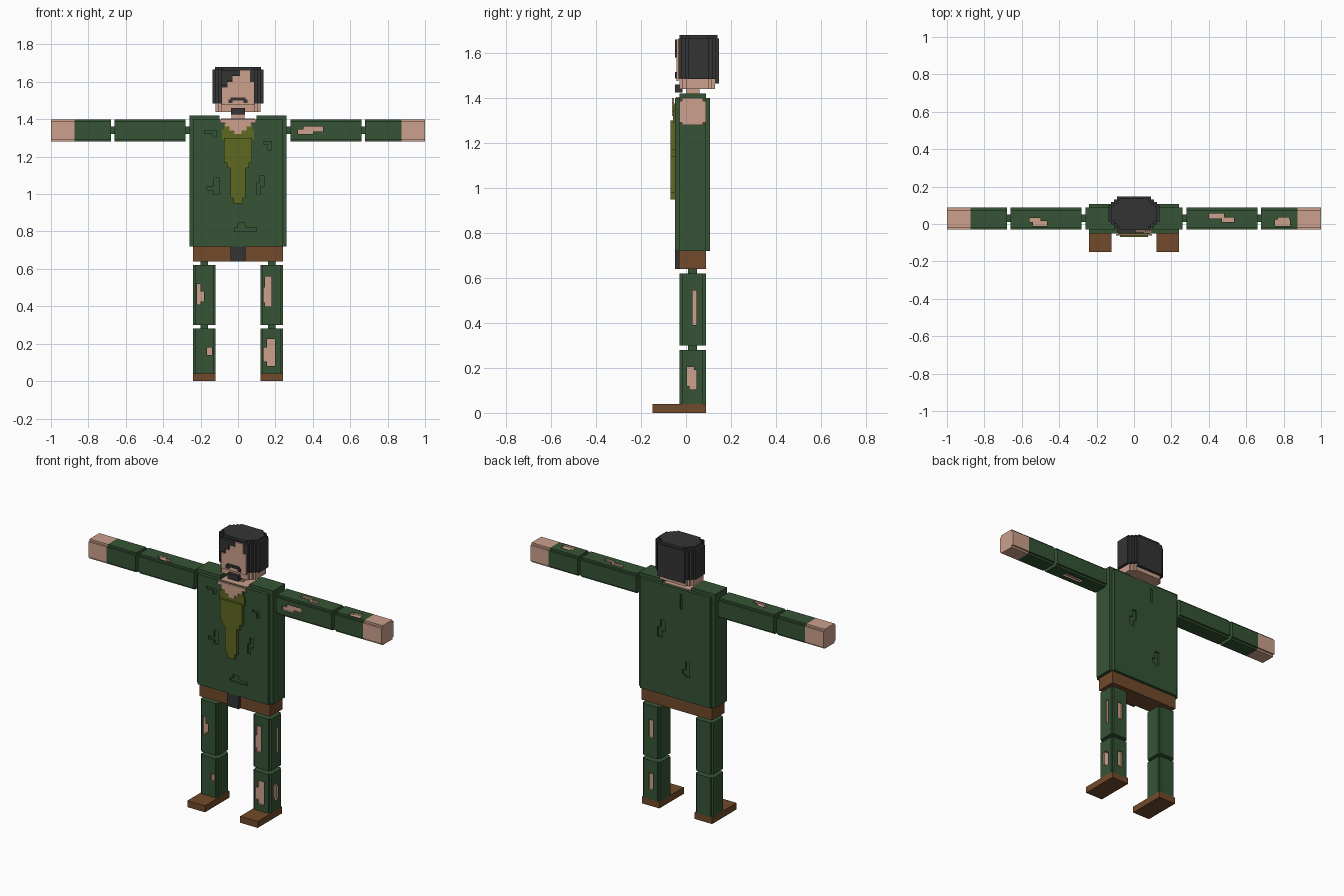
import bpy
import bmesh

if "Cube" in bpy.data.objects:
    bpy.data.objects.remove(bpy.data.objects["Cube"], do_unlink=True)


def linear(c):
    c /= 255
    return c / 12.92 if c <= 0.04045 else ((c + 0.055) / 1.055) ** 2.4


def material(name, *rgb):
    colour = [linear(c) for c in rgb] + [1.0]
    mat = bpy.data.materials.new(name)
    mat.use_nodes = True
    mat.diffuse_color = colour
    bsdf = next(n for n in mat.node_tree.nodes if n.type == "BSDF_PRINCIPLED")
    bsdf.inputs["Base Color"].default_value = colour
    bsdf.inputs["Roughness"].default_value = 0.9
    return mat


GREEN = material("coat green", 53, 84, 53)
SKIN = material("skin", 204, 160, 140)
BROWN = material("leather brown", 113, 74, 42)
DARK = material("charcoal", 52, 52, 53)
OLIVE = material("olive", 94, 104, 32)


def finish(name, bm, mats):
    bmesh.ops.recalc_face_normals(bm, faces=bm.faces)
    mesh = bpy.data.meshes.new(name)
    bm.to_mesh(mesh)
    bm.free()
    for mat in mats:
        mesh.materials.append(mat)
    obj = bpy.data.objects.new(name, mesh)
    bpy.context.scene.collection.objects.link(obj)
    return obj


def stairs(w, h, step, count):
    """Outline of a rectangle whose corners are cut in square steps."""
    corner = []
    for i in range(count):
        corner.append((w - i * step, h - (count - i) * step))
        corner.append((w - (i + 1) * step, h - (count - i) * step))
    corner.append((w - count * step, h))
    back = corner[::-1]
    return (corner + [(-x, y) for x, y in back] + [(-x, -y) for x, y in corner]
            + [(x, -y) for x, y in back])


def add_block(bm, bounds, axis=2, step=0.01, count=0):
    """Extrude a stepped outline along an axis to fill the bounds."""
    u, v = [a for a in range(3) if a != axis]
    mid = [(lo + hi) / 2 for lo, hi in bounds]
    half = [(hi - lo) / 2 for lo, hi in bounds]
    rings = []
    for end in bounds[axis]:
        ring = []
        for a, b in stairs(half[u], half[v], step, count):
            co = [0, 0, 0]
            co[axis], co[u], co[v] = end, mid[u] + a, mid[v] + b
            ring.append(bm.verts.new(co))
        rings.append(ring)
    low, high = rings
    bm.faces.new(low)
    bm.faces.new(high)
    for i in range(len(low)):
        bm.faces.new((low[i - 1], low[i], high[i], high[i - 1]))


def block(name, mat, x, y, z, axis=2, step=0.012, count=0):
    bm = bmesh.new()
    add_block(bm, (x, y, z), axis, step, count)
    return finish(name, bm, [mat, SKIN])


def plates(name, mat, y, rects):
    bm = bmesh.new()
    for x0, x1, z0, z1 in rects:
        add_block(bm, ((x0, x1), y, (z0, z1)))
    return finish(name, bm, [mat])


def cut(obj, axis, surface, side, rects, slot=1, depth=0.01):
    """Sink shallow ragged holes into one face of a part."""
    bm = bmesh.new()
    for a0, a1, b0, b1 in rects:
        bounds = [(a0, a1), (b0, b1)]
        bounds.insert(axis, tuple(sorted((surface - side * depth, surface + side * 0.03))))
        add_block(bm, bounds)
    for face in bm.faces:
        face.material_index = slot
    cutter = finish("cutter", bm, list(obj.data.materials))
    cutter.hide_render = True
    mod = obj.modifiers.new("holes", "BOOLEAN")
    mod.operation, mod.object, mod.solver = "DIFFERENCE", cutter, "EXACT"
    mod.use_self = True
    bpy.context.view_layer.update()
    graph = bpy.context.evaluated_depsgraph_get()
    mesh = bpy.data.meshes.new_from_object(obj.evaluated_get(graph))
    obj.modifiers.clear()
    obj.data = mesh
    bpy.data.objects.remove(cutter, do_unlink=True)


def span(side, a, b):
    return tuple(sorted((side * a, side * b)))


# Limbs, feet and shoulders on both sides
FRONT, BACK = -0.03, 0.088
depth = (FRONT, BACK)
joint = (0.01, 0.05)
arm_z = (1.28, 1.4)
parts = {}
for label, s in (("left", 1), ("right", -1)):
    def limb(part, mat, x, y, z, axis=2, count=1):
        name = label + "_" + part
        parts[name] = block(name, mat, span(s, *x), y, z, axis, count=count)

    limb("upper_arm", GREEN, (0.28, 0.66), depth, arm_z, 0)
    limb("forearm", GREEN, (0.68, 0.875), depth, arm_z, 0)
    limb("hand", SKIN, (0.875, 1.0), depth, arm_z, 0)
    limb("shoulder_joint", GREEN, (0.25, 0.29), joint, (1.32, 1.36), 0, 0)
    limb("elbow_joint", GREEN, (0.65, 0.69), joint, (1.32, 1.36), 0, 0)
    limb("thigh", GREEN, (0.12, 0.24), depth, (0.3, 0.62))
    limb("shin", GREEN, (0.12, 0.24), depth, (0.04, 0.28))
    limb("foot", BROWN, (0.12, 0.24), (-0.15, BACK), (0, 0.04), 2, 0)
    limb("hip_joint", GREEN, (0.16, 0.2), joint, (0.61, 0.65), 2, 0)
    limb("knee_joint", GREEN, (0.16, 0.2), joint, (0.27, 0.31), 2, 0)
    limb("shoulder_pad", GREEN, (0.1, 0.26), depth, (1.39, 1.42), 2, 0)

# Torn patches that show skin
TEARS = [
    ("left_upper_arm", 1, FRONT, -1, [(.32, .4, 1.32, 1.345), (.35, .455, 1.335, 1.362)]),
    ("left_upper_arm", 2, 1.4, 1, [(.4, .48, .03, .055), (.47, .535, .01, .035)]),
    ("left_upper_arm", 2, 1.28, -1, [(.43, .56, .015, .045)]),
    ("left_forearm", 2, 1.4, 1, [(.755, .835, -.01, .025), (.77, .83, .02, .036)]),
    ("right_upper_arm", 2, 1.4, 1, [(-.56, -.5, .01, .032), (-.54, -.465, -.01, .015)]),
    ("left_thigh", 1, FRONT, -1, [(.145, .178, .4, .56), (.135, .16, .42, .5)]),
    ("left_thigh", 0, .24, 1, [(.03, .047, .39, .545)]),
    ("left_thigh", 1, BACK, 1, [(.165, .195, .42, .53)]),
    ("left_shin", 1, FRONT, -1, [(.135, .18, .105, .18), (.155, .198, .08, .225)]),
    ("left_shin", 0, .24, 1, [(.005, .035, .12, .205), (.015, .047, .105, .19)]),
    ("left_shin", 1, BACK, 1, [(.165, .195, .1, .2)]),
    ("right_thigh", 1, FRONT, -1, [(-.22, -.2, .41, .52), (-.215, -.183, .425, .48)]),
    ("right_shin", 1, FRONT, -1, [(-.165, -.14, .14, .18)]),
]
for name, axis, surface, side, rects in TEARS:
    cut(parts[name], axis, surface, side, rects)

# Coat body with shallow creases
torso = block("torso", GREEN, (-0.26, 0.26), (-0.05, 0.107), (0.72, 1.4), step=0.02, count=1)
cut(torso, 1, -0.05, -1, [
    (-.18, -.115, 1.325, 1.34), (-.135, -.115, 1.305, 1.33),
    (.135, .18, 1.265, 1.28), (.16, .18, 1.235, 1.27),
    (-.165, -.12, 1.02, 1.04), (-.13, -.1, 1.0, 1.085),
    (.1, .12, 1.0, 1.06), (.115, .14, 1.04, 1.1),
    (-.02, .1, .8, .82), (.0, .04, .81, .845)], 0)
cut(torso, 1, 0.107, 1, [
    (-.05, -.035, 1.28, 1.37), (.07, .1, 1.11, 1.18),
    (.09, .12, 1.07, 1.13), (-.1, -.07, .87, .96), (-.08, -.05, .88, .91)], 0)

# Belt and buckle
block("belt", BROWN, (-0.24, 0.24), (-0.032, 0.09), (0.64, 0.73))
block("buckle", DARK, (-0.04, 0.04), (-0.05, -0.03), (0.64, 0.72))

# Open collar and shirt, mirrored about the middle
plates("collar", OLIVE, (-0.058, -0.05), [(-.085, .085, 1.29, 1.345), (-.075, .075, 1.34, 1.375)])
plates("shirt", OLIVE, (-0.07, -0.05), [
    (-h, h, z0, z1) for h, z0, z1 in
    ((.075, 1.17, 1.3), (.06, 1.14, 1.17), (.04, .98, 1.14), (.025, .95, .98))])
plates("chest", SKIN, (-0.062, -0.053), [
    (-h, h, z, z + 0.02) for h, z in ((.02, 1.32), (.045, 1.34), (.07, 1.36), (.095, 1.38))])
block("neckline", SKIN, (-0.09, 0.09), (-0.045, 0.09), (1.38, 1.404))
block("neck", SKIN, (-0.035, 0.035), (0.0, 0.06), (1.39, 1.46))

# Head and hair with stepped corners
block("head", SKIN, (-0.12, 0.12), (-0.03, 0.13), (1.44, 1.6), count=2, step=0.015)
block("hair", DARK, (-0.137, 0.137), (-0.034, 0.147), (1.485, 1.665), count=3, step=0.015)
block("hair_top", DARK, (-0.122, 0.122), (-0.03, 0.14), (1.66, 1.68), count=3, step=0.015)
block("hair_nape", DARK, (-0.09, 0.09), (0.125, 0.147), (1.465, 1.5))
plates("face", SKIN, (-0.042, -0.033), [
    (-.085, .085, 1.475, 1.57), (-.055, .085, 1.57, 1.6),
    (-.03, .065, 1.6, 1.63), (.01, .065, 1.63, 1.66)])
plates("fringe", DARK, (-0.05, -0.033), [
    (-.09, -.055, 1.58, 1.66), (-.055, -.03, 1.605, 1.66), (-.03, .01, 1.635, 1.66)])
plates("moustache", DARK, (-0.05, -0.04), [
    (-.04, .04, 1.5, 1.515), (-.05, -.03, 1.487, 1.505), (.03, .05, 1.487, 1.505)])
block("beard", DARK, (-0.037, 0.037), (-0.05, -0.015), (1.425, 1.46))
